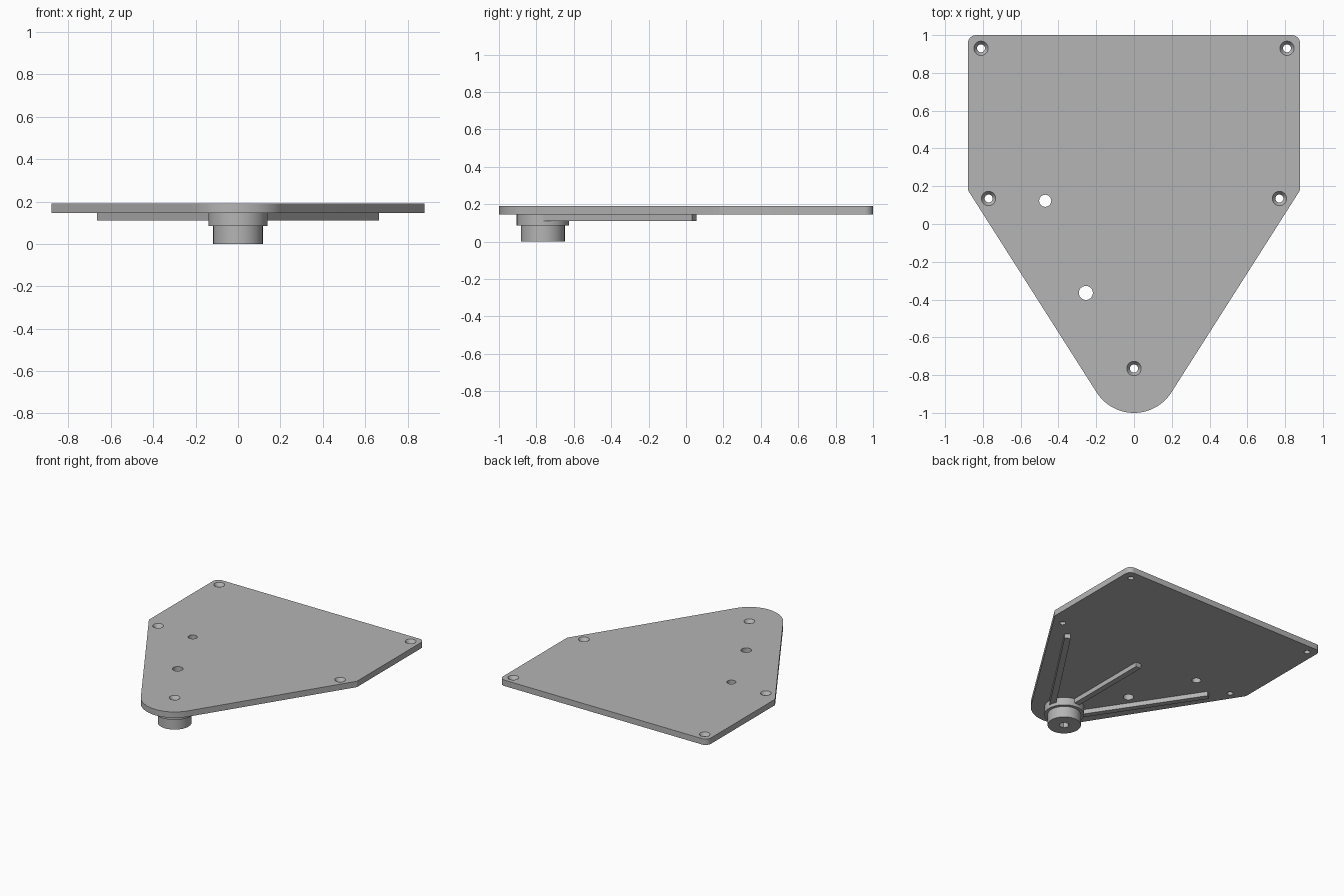
import bpy
import bmesh
from math import cos, sin, pi, radians, atan2
from mathutils import Matrix, Vector

cube = bpy.data.objects.get("Cube")
if cube:
    bpy.data.objects.remove(cube, do_unlink=True)

BOTTOM, TOP = 0.145, 0.19
HUB_Y = -0.765
NOSE_R = 0.235
RIB_Z = 0.11

grey = bpy.data.materials.new("plain grey")
grey.use_nodes = True
colour = (0.46, 0.46, 0.46, 1)
grey.diffuse_color = colour
grey.node_tree.nodes["Principled BSDF"].inputs["Base Color"].default_value = colour


def finish(name, bm):
    """Turn a bmesh into a named grey object."""
    bmesh.ops.recalc_face_normals(bm, faces=bm.faces)
    mesh = bpy.data.meshes.new(name)
    bm.to_mesh(mesh)
    bm.free()
    mesh.materials.append(grey)
    obj = bpy.data.objects.new(name, mesh)
    bpy.context.collection.objects.link(obj)
    return obj


def prism(name, outline, low, high):
    """Extrude a flat outline upwards."""
    bm = bmesh.new()
    face = bm.faces.new([bm.verts.new((x, y, low)) for x, y in outline])
    top = bmesh.ops.extrude_face_region(bm, geom=[face])["geom"]
    bmesh.ops.translate(bm, vec=(0, 0, high - low),
                        verts=[v for v in top if isinstance(v, bmesh.types.BMVert)])
    return finish(name, bm)


def lathe(name, profile, x, y, sides=48):
    """Revolve a radius/height profile into a closed solid."""
    bm = bmesh.new()
    rings = [[bm.verts.new((x + r * cos(2 * pi * i / sides),
                            y + r * sin(2 * pi * i / sides), z))
              for i in range(sides)] for r, z in profile]
    for a, b in zip(rings, rings[1:]):
        for i in range(sides):
            j = (i + 1) % sides
            bm.faces.new((a[i], a[j], b[j], b[i]))
    bm.faces.new(rings[0])
    bm.faces.new(rings[-1])
    return finish(name, bm)


def cut(obj, cutter):
    """Subtract a helper from a part, then remove the helper."""
    cutter.hide_render = True
    mod = obj.modifiers.new("cut", "BOOLEAN")
    mod.operation = "DIFFERENCE"
    mod.solver = "EXACT"
    mod.object = cutter
    bpy.context.view_layer.objects.active = obj
    bpy.ops.object.modifier_apply(modifier=mod.name)
    bpy.data.objects.remove(cutter, do_unlink=True)


def arc(cx, cy, r, start, end, steps):
    angles = [radians(start + (end - start) * i / steps) for i in range(steps + 1)]
    return [(cx + r * cos(a), cy + r * sin(a)) for a in angles]


# Mounting plate: rounded back corners, tapered sides, round nose
corner = 0.045
outline = arc(0, HUB_Y, NOSE_R, -147, -33, 32)
outline += [(0.88, 0.18)]
outline += arc(0.88 - corner, 1 - corner, corner, 0, 90, 8)
outline += arc(corner - 0.88, 1 - corner, corner, 90, 180, 8)
outline += [(-0.88, 0.18)]
plate = prism("mounting_plate", outline, BOTTOM, TOP)

# Countersunk screw holes
screws = [(0, HUB_Y)] + [(s * x, y) for s in (-1, 1) for x, y in ((0.81, 0.93), (0.77, 0.135))]
for x, y in screws:
    cut(plate, lathe("screw_cutter", [(0.021, 0.1), (0.021, 0.165), (0.038, TOP),
                                      (0.038, 0.25)], x, y))

# Plain through holes
for x, y, r in ((-0.47, 0.123, 0.032), (-0.255, -0.365, 0.037)):
    cut(plate, lathe("hole_cutter", [(r, 0.1), (r, 0.25)], x, y))

# Stepped hub below the nose, with a screw bore and a nut recess
hub = lathe("hub", [(0.117, 0), (0.117, 0.085), (0.14, 0.085), (0.14, BOTTOM)], 0, HUB_Y, 64)
cut(hub, lathe("bore_cutter", [(0.021, -0.1), (0.021, 0.25)], 0, HUB_Y))
cut(hub, lathe("nut_cutter", [(0.036, -0.1), (0.036, 0.05)], 0, HUB_Y, 6))

# Stiffening ribs: one straight back, two along the tapered sides
half = 0.022


def rib(name, direction, offset, start, length):
    along = Vector(direction).normalized()
    out = Vector((along.y, -along.x))
    base = Vector((0, HUB_Y)) + out * offset
    pts = [base + along * t + out * w for t, w in
           ((start, -half), (start, half), (length, half), (length, -half))]
    return prism(name, [tuple(p) for p in pts], RIB_Z, BOTTOM)


ribs = [rib("middle_rib", (0, 1), 0, 0.13, 0.815),
        rib("left_rib", (0.553, 0.833), 0.092, 0.07, 1.031),
        rib("right_rib", (-0.553, 0.833), -0.092, 0.07, 1.031)]

# Smooth the round walls, keep the edges crisp
bpy.ops.object.select_all(action="DESELECT")
for obj in [plate, hub] + ribs:
    obj.select_set(True)
bpy.context.view_layer.objects.active = plate
bpy.ops.object.shade_smooth_by_angle(angle=radians(25))
